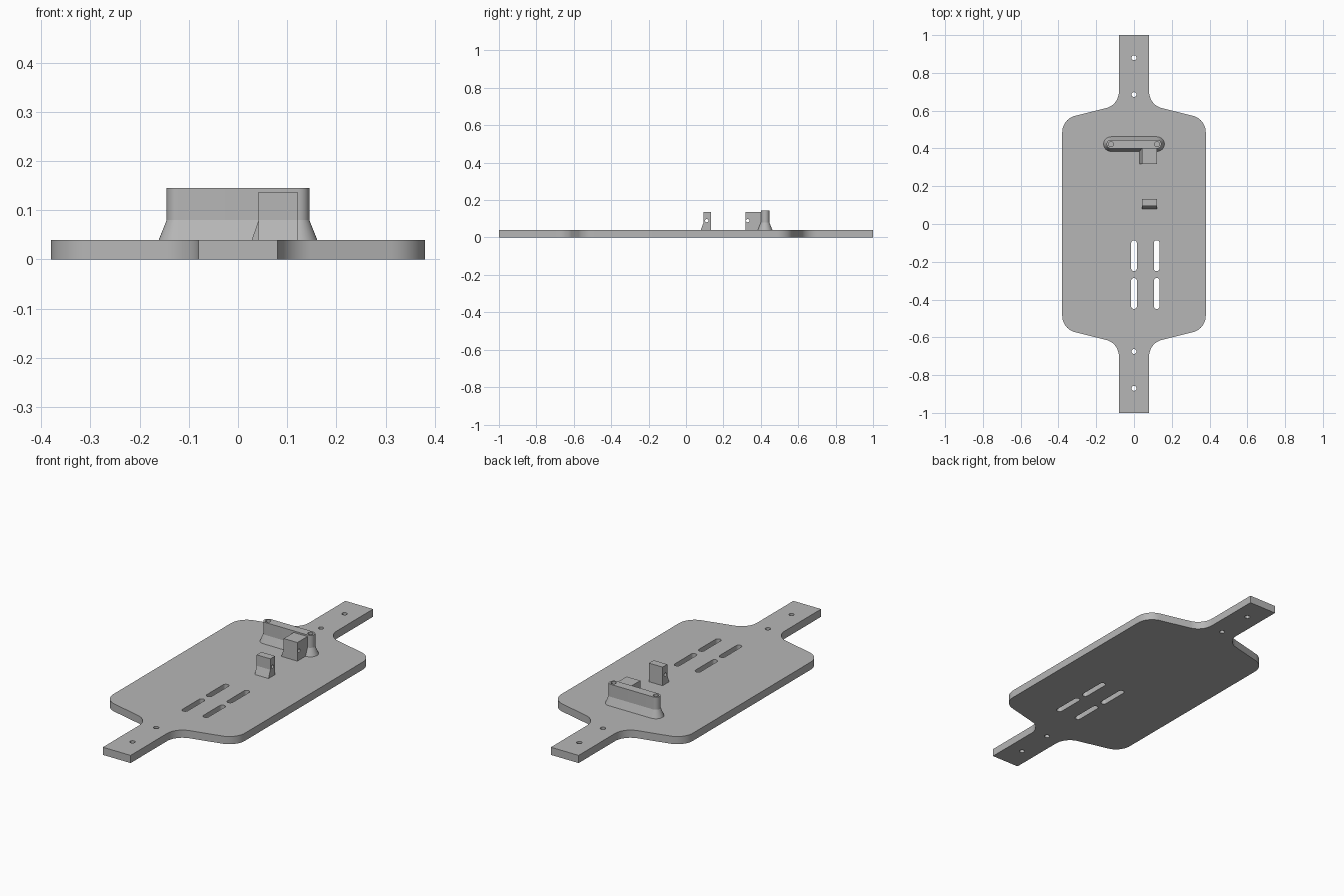
import bpy, bmesh, math
from mathutils import Vector

if "Cube" in bpy.data.objects:
    bpy.data.objects.remove(bpy.data.objects["Cube"], do_unlink=True)

GREY = (0.47, 0.47, 0.47, 1)
grey = bpy.data.materials.new("plain grey")
grey.use_nodes = True
grey.diffuse_color = GREY
grey.node_tree.nodes["Principled BSDF"].inputs["Base Color"].default_value = GREY

T = 0.04          # plate thickness


def capsule(cx, cy, r, dx=0, dy=0, seg=16):
    """Counter-clockwise stadium outline (a circle when dx and dy are 0)."""
    pts = []
    n = 2 * seg
    start = math.atan2(dy, dx) - math.pi / 2
    for side in (1, -1):
        for i in range(seg + (1 if dx or dy else 0)):
            a = start + math.pi * i / seg + (0 if side == 1 else math.pi)
            pts.append((cx + side * dx + r * math.cos(a), cy + side * dy + r * math.sin(a)))
    return pts


def fillet(prev, corner, nxt, r, seg=12):
    """Points of an arc that rounds a corner."""
    p, c, n = Vector(prev), Vector(corner), Vector(nxt)
    u, v = (p - c).normalized(), (n - c).normalized()
    half = u.angle(v) / 2
    a, b = c + u * r / math.tan(half), c + v * r / math.tan(half)
    o = c + (u + v).normalized() * r / math.sin(half)
    sweep = math.pi - 2 * half
    return [tuple(o + ((a - o) * math.sin(sweep * (1 - k / seg))
                       + (b - o) * math.sin(sweep * k / seg)) / math.sin(sweep))
            for k in range(seg + 1)]


def finish(ob, angle=20):
    bpy.ops.object.select_all(action='DESELECT')
    ob.select_set(True)
    bpy.context.view_layer.objects.active = ob
    ob.data.materials.clear()
    ob.data.materials.append(grey)
    bpy.ops.object.shade_smooth_by_angle(angle=math.radians(angle))


def loft(name, rings):
    """Closed solid through rings of 3D points."""
    bm = bmesh.new()
    loops = [[bm.verts.new(p) for p in ring] for ring in rings]
    for low, high in zip(loops, loops[1:]):
        for i in range(len(low)):
            j = (i + 1) % len(low)
            bm.faces.new((low[i], low[j], high[j], high[i]))
    bm.faces.new(loops[0][::-1])
    bm.faces.new(loops[-1])
    bmesh.ops.recalc_face_normals(bm, faces=bm.faces)
    me = bpy.data.meshes.new(name)
    bm.to_mesh(me)
    bm.free()
    ob = bpy.data.objects.new(name, me)
    bpy.context.collection.objects.link(ob)
    return ob


def drill(ob, cutter):
    """Cut the cutter out of the part, then discard it."""
    cutter.hide_render = True
    mod = ob.modifiers.new("hole", 'BOOLEAN')
    mod.operation, mod.solver, mod.object = 'DIFFERENCE', 'EXACT', cutter
    bpy.context.view_layer.objects.active = ob
    bpy.ops.object.modifier_apply(modifier=mod.name)
    bpy.data.objects.remove(cutter, do_unlink=True)


# Base plate: one rounded quarter outline mirrored to all four corners
tip, neck, shoulder, side = (0.08, 1), (0.08, 0.63), (0.38, 0.556), (0.38, 0)
quarter = ([tip] + fillet(tip, neck, shoulder, 0.09)
           + fillet(neck, shoulder, side, 0.09))
half = quarter + [(x, -y) for x, y in reversed(quarter)]
outline = half + [(-x, y) for x, y in reversed(half)]

# Screw holes in both necks and the four long slots
holes = [capsule(0, y, 0.013) for y in (0.88, 0.685, -0.675, -0.87)]
holes += [capsule(x, y, 0.015, dy=0.067) for x in (0, 0.12) for y in (-0.168, -0.368)]

curve = bpy.data.curves.new("base_plate", 'CURVE')
curve.dimensions = '2D'
curve.fill_mode = 'BOTH'
curve.extrude = T / 2
for loop in [outline] + holes:
    sp = curve.splines.new('POLY')
    sp.points.add(len(loop) - 1)
    for point, (x, y) in zip(sp.points, loop):
        point.co = (x, y, 0, 1)
    sp.use_cyclic_u = True
plate = bpy.data.objects.new("base_plate", curve)
bpy.context.collection.objects.link(plate)
plate.location.z = T / 2
bpy.ops.object.select_all(action='DESELECT')
plate.select_set(True)
bpy.context.view_layer.objects.active = plate
bpy.ops.object.convert(target='MESH')
plate = bpy.context.object
bm = bmesh.new()
bm.from_mesh(plate.data)
bmesh.ops.remove_doubles(bm, verts=bm.verts, dist=0.0001)
bmesh.ops.recalc_face_normals(bm, faces=bm.faces)
bm.to_mesh(plate.data)
bm.free()
finish(plate)

# Long upright mount with flared foot and two blind screw holes
MY, MX = 0.423, 0.122
mount = loft("upright_mount", [[(x, y, z) for x, y in capsule(0, MY, r, dx=MX)]
                               for z, r in ((T, 0.039), (0.08, 0.023), (0.145, 0.023))])
for x in (-MX, MX):
    drill(mount, loft("screw_cutter", [[(px, py, z) for px, py in capsule(x, MY, 0.013)]
                                       for z in (0.06, 0.2)]))
finish(mount)


def cross_hole(y, z=0.09):
    return loft("cross_cutter", [[(x, py, pz) for py, pz in capsule(y, z, 0.009)]
                                 for x in (-0.1, 0.3)])


# Block joined to the mount, foot flared to one side
X0, X1, TOP = 0.042, 0.121, 0.137
profile = [(0.028, T), (X1, T), (X1, TOP), (X0, TOP), (X0, 0.08)]
block = loft("rear_block", [[(x, y, z) for x, z in profile] for y in (0.317, 0.41)])
drill(block, cross_hole(0.33))
finish(block)

# Small free-standing block, foot flared to the front
profile = [(0.079, T), (0.133, T), (0.133, TOP), (0.094, TOP), (0.094, 0.08)]
block = loft("front_block", [[(x, y, z) for y, z in profile] for x in (X0, X1)])
drill(block, cross_hole(0.111))
finish(block)
